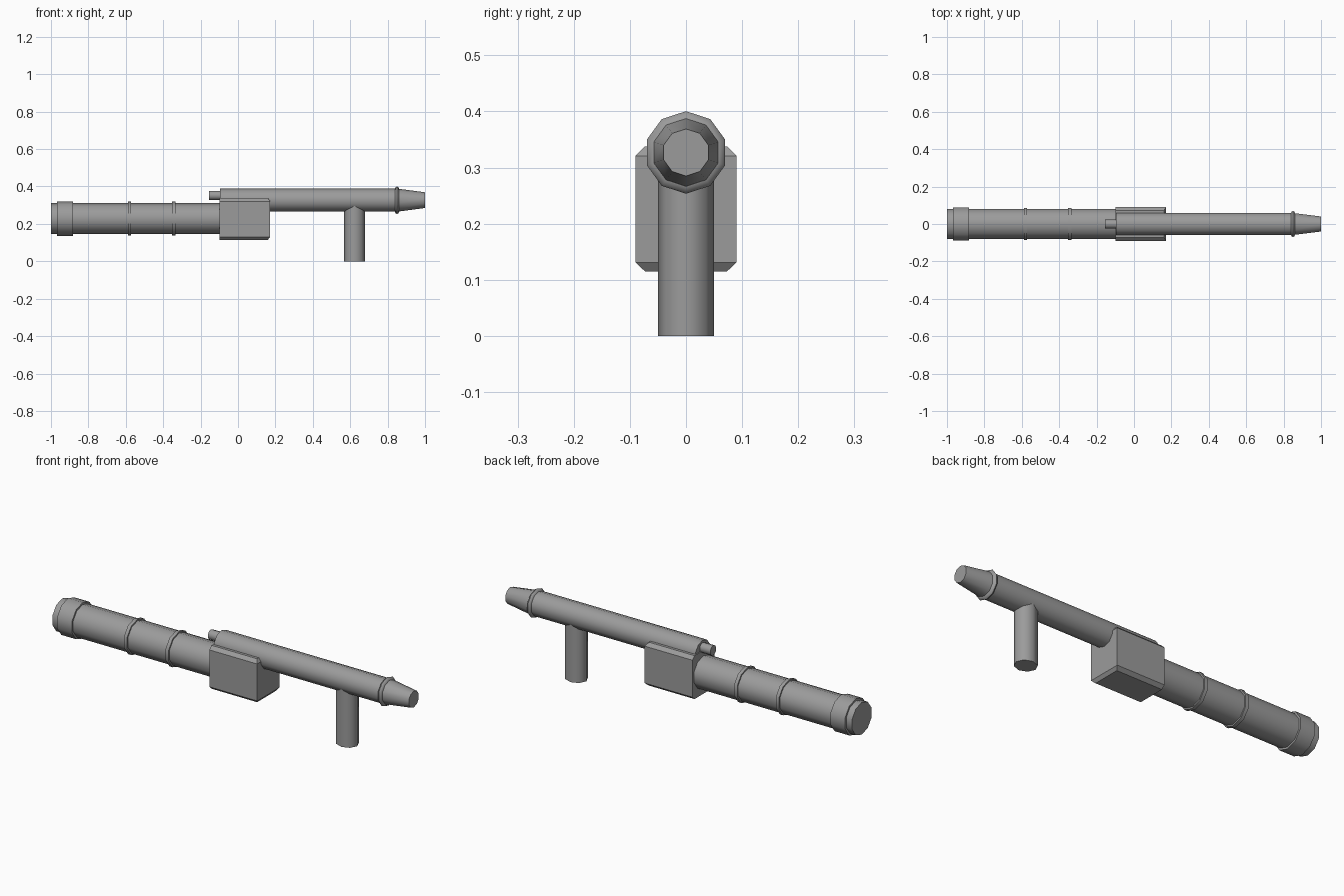
import bpy, bmesh, math

if "Cube" in bpy.data.objects:
    bpy.data.objects.remove(bpy.data.objects["Cube"])

SIDES = 10
UPPER_Z, LOWER_Z = 0.327, 0.228

# Dark grey metal shared by every part
metal = bpy.data.materials.new("dark_grey_metal")
metal.diffuse_color = (0.33, 0.33, 0.33, 1.0)
metal.use_nodes = True
metal.node_tree.nodes["Principled BSDF"].inputs["Base Color"].default_value = metal.diffuse_color


def finish(name, bm, smooth=True):
    bmesh.ops.recalc_face_normals(bm, faces=bm.faces[:])
    mesh = bpy.data.meshes.new(name)
    bm.to_mesh(mesh)
    bm.free()
    mesh.materials.append(metal)
    obj = bpy.data.objects.new(name, mesh)
    bpy.context.collection.objects.link(obj)
    if smooth:
        bpy.ops.object.select_all(action='DESELECT')
        obj.select_set(True)
        bpy.context.view_layer.objects.active = obj
        bpy.ops.object.shade_smooth_by_angle(angle=math.radians(50))
    return obj


def loft(name, loops, smooth=True):
    """Bridge equal-length loops of points and cap both ends."""
    bm = bmesh.new()
    rings = [[bm.verts.new(p) for p in loop] for loop in loops]
    n = len(rings[0])
    for a, b in zip(rings, rings[1:]):
        for i in range(n):
            j = (i + 1) % n
            bm.faces.new((a[i], a[j], b[j], b[i]))
    bm.faces.new(rings[0])
    bm.faces.new(rings[-1])
    return finish(name, bm, smooth)


def turned_x(name, z, profile):
    """Ten-sided turned part along x, one corner pointing up; profile = (x, radius)."""
    angles = [math.tau * i / SIDES for i in range(SIDES)]
    return loft(name, [[(x, r * math.sin(a), z + r * math.cos(a)) for a in angles]
                       for x, r in profile])


# Upper barrel, tapered nozzle, collar and rear stub
turned_x("upper_barrel", UPPER_Z, [(-0.095, 0.062), (0.85, 0.062)])
turned_x("nozzle", UPPER_Z, [(0.85, 0.062), (1.0, 0.042)])
turned_x("nozzle_collar", UPPER_Z,
         [(0.838, 0.06), (0.843, 0.07), (0.85, 0.0735), (0.857, 0.07), (0.862, 0.06)])
turned_x("rear_stub", 0.352, [(-0.155, 0.025), (-0.05, 0.025)])

# Lower tube with end cap and bands
turned_x("lower_tube", LOWER_Z, [(-1.0, 0.083), (-0.05, 0.083)])
turned_x("end_cap", LOWER_Z, [(-0.967, 0.093), (-0.883, 0.093)])
for i, x in enumerate((-0.58, -0.343)):
    turned_x(f"tube_band_{i + 1}", LOWER_Z, [(x - 0.009, 0.0905), (x + 0.009, 0.0905)])

# Central housing with chamfered long edges and front top and bottom edges
half = [(0.073, 0.115), (0.09, 0.131), (0.09, 0.321), (0.073, 0.338)]
section = half + [(-y, z) for y, z in reversed(half)]
housing = [[(-0.1, y, z) for y, z in section],
           [(0.172 if 0.12 < z < 0.33 else 0.16, y, z) for y, z in section]]
bm = bmesh.new()
rear, front = [[bm.verts.new(p) for p in loop] for loop in housing]
for i in range(8):
    j = (i + 1) % 8
    bm.faces.new((rear[i], rear[j], front[j], front[i]))
bm.faces.new(rear)
for ids in ((1, 2, 5, 6), (0, 1, 6, 7), (2, 3, 4, 5)):
    bm.faces.new([front[i] for i in ids])
finish("housing", bm, smooth=False)

# Vertical eight-sided grip, slightly wider lengthwise
angles = [math.tau * i / 8 for i in range(8)]
loft("grip", [[(0.623 + 0.056 * math.cos(a), 0.05 * math.sin(a), z) for a in angles]
              for z in (0.0, 0.31)])
